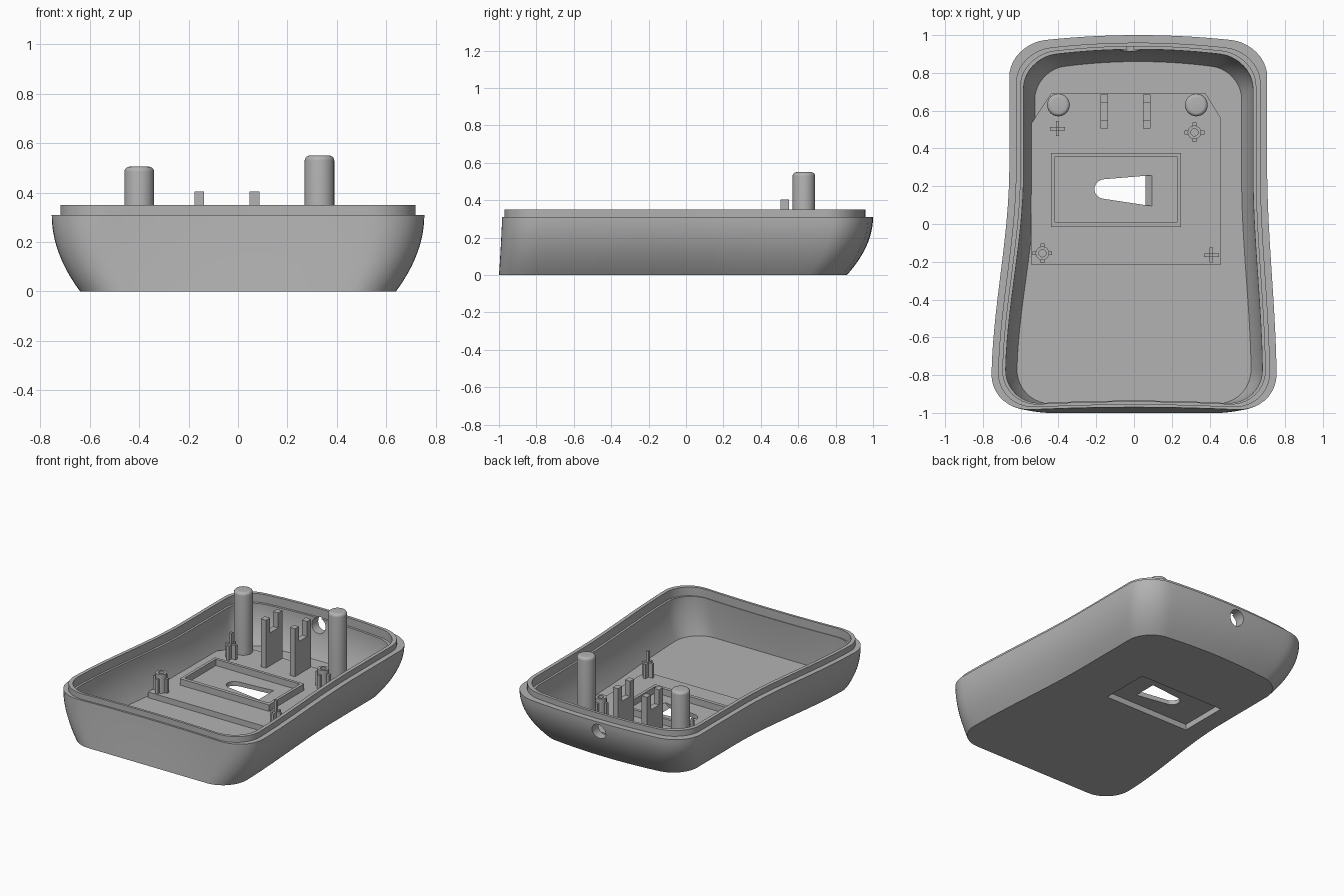
import bpy, bmesh, math
from mathutils import Vector

if "Cube" in bpy.data.objects:
    bpy.data.objects.remove(bpy.data.objects["Cube"])

grey = bpy.data.materials.new("plain grey")
grey.use_nodes = True
colour = (0.45, 0.45, 0.45, 1)
grey.diffuse_color = colour
grey.node_tree.nodes["Principled BSDF"].inputs["Base Color"].default_value = colour


def loft(name, loops, smooth=None):
    """Skin a stack of matching closed loops and cap both ends."""
    bm = bmesh.new()
    rings = [[bm.verts.new(p) for p in loop] for loop in loops]
    n = len(rings[0])
    for a, b in zip(rings, rings[1:]):
        for i in range(n):
            j = (i + 1) % n
            bm.faces.new((a[i], a[j], b[j], b[i]))
    bm.faces.new(rings[0][::-1])
    bm.faces.new(rings[-1])
    bmesh.ops.recalc_face_normals(bm, faces=bm.faces)
    mesh = bpy.data.meshes.new(name)
    bm.to_mesh(mesh)
    bm.free()
    mesh.materials.append(grey)
    obj = bpy.data.objects.new(name, mesh)
    bpy.context.collection.objects.link(obj)
    if smooth:
        select(obj)
        bpy.ops.object.shade_smooth_by_angle(angle=math.radians(smooth))
    return obj


def select(obj):
    bpy.ops.object.select_all(action='DESELECT')
    obj.select_set(True)
    bpy.context.view_layer.objects.active = obj


def prism(name, points, z0, z1):
    return loft(name, [[(x, y, z) for x, y in points] for z in (z0, z1)])


def block(name, x0, x1, y0, y1, z0, z1):
    return prism(name, [(x0, y0), (x1, y0), (x1, y1), (x0, y1)], z0, z1)


def circle(x, y, z, r, n=32):
    return [(x + r * math.cos(2 * math.pi * i / n), y + r * math.sin(2 * math.pi * i / n), z)
            for i in range(n)]


def cut(obj, cutter):
    cutter.hide_render = True
    mod = obj.modifiers.new("cut", 'BOOLEAN')
    mod.operation, mod.solver, mod.object = 'DIFFERENCE', 'EXACT', cutter
    select(obj)
    bpy.ops.object.modifier_apply(modifier=mod.name)


# Case outline: rounded rectangle whose sides flare towards the front
def rounded_rectangle():
    w, r, pts = 0.71, 0.2, []
    corners = [(w - r, 1 - r), (r - w, 1 - r), (r - w, r - 1), (w - r, r - 1)]
    for k, (cx, cy) in enumerate(corners):
        arc = []
        for i in range(11):
            t = math.pi / 2 * (k + i / 10)
            arc.append(Vector((cx + r * math.cos(t), cy + r * math.sin(t))))
        nx, ny = corners[(k + 1) % 4]
        t = math.pi / 2 * (k + 1)
        end = Vector((nx + r * math.cos(t), ny + r * math.sin(t)))
        pts += arc + [arc[-1].lerp(end, i / 20) for i in range(1, 20)]
    return [(p.x / w, p.y) for p in pts]


UNIT = rounded_rectangle()


def outline(z, side, back, front, bow=1.0):
    loop = []
    for u, v in UNIT:
        t = min(max((0.3 - v) / 1.15, 0), 1)
        t = t * t * (3 - 2 * t)
        left, right = -0.66 - 0.095 * t, 0.705 + 0.05 * t
        x = (left + right) / 2 + u * ((right - left) / 2 - side)
        y = -1 + front + (v + 1) / 2 * (2 - back - front)
        if v > 0:
            y -= 0.05 * u * u * v ** 4
        else:
            y += 0.025 * bow * (1 - u * u) * v ** 4
        loop.append((x, y, z))
    return loop


RIM, LIP, FLOOR, PLATE = 0.31, 0.35, 0.03, 0.07
steps = 12
loops = []
for i in range(steps + 1):                     # outer wall
    s = i / steps
    f = (1 - s) ** 2
    loops.append(outline(RIM * s, 0.115 * f, 0.14 * f, 0.005 * (1 - f), s))
loops.append(outline(RIM, 0.035, 0.04, 0.018))   # raised lip
loops.append(outline(LIP, 0.035, 0.04, 0.018))
loops.append(outline(LIP, 0.06, 0.06, 0.035))
loops.append(outline(0.29, 0.06, 0.06, 0.035))
for i in range(steps + 1):                     # inner wall
    s = 1 - i / steps
    f = (1 - s) ** 2
    loops.append(outline(FLOOR + (0.29 - FLOOR) * s, 0.075 + 0.06 * f,
                         0.075 + 0.065 * f, 0.04 + 0.01 * f, s))
shell = loft("case_shell", loops)

# Raised floor plate with clipped back corners
plate = prism("floor_plate", [(-0.545, -0.215), (0.46, -0.215), (0.46, 0.56), (0.38, 0.69),
                              (-0.44, 0.69), (-0.545, 0.53)], 0.02, PLATE)

# Cutters: underside pocket, tapered opening with one sloped end, cable hole
pocket = block("pocket_cutter", -0.42, 0.23, 0.01, 0.355, -0.05, 0.04)


def opening(z, end):
    nose = [(-0.155 + 0.055 * math.cos(a), 0.185 + 0.052 * math.sin(a), z)
            for a in (math.radians(95 + 17 * i) for i in range(11))]
    return nose + [(end, 0.095, z), (end, 0.258, z)]


slot = loft("slot_cutter", [opening(-0.02, 0.06), opening(0.04, 0.06),
                            opening(PLATE, 0.095), opening(0.1, 0.095)])
cable = loft("cable_cutter", [[(x, y, z) for x, z, y in circle(-0.02, 0.24, y, 0.053)]
                              for y in (0.8, 1.1)])
for target, tools in ((shell, (pocket, slot, cable)), (plate, (pocket, slot))):
    for tool in tools:
        cut(target, tool)
for tool in (pocket, slot, cable):
    bpy.data.objects.remove(tool)
select(shell)
bpy.ops.object.shade_smooth_by_angle(angle=math.radians(32))

# Low frame around the opening
frame = block("opening_frame", -0.44, 0.25, -0.015, 0.375, 0.06, 0.115)
hollow = block("frame_cutter", -0.42, 0.23, 0.01, 0.355, 0.0, 0.2)
cut(frame, hollow)
bpy.data.objects.remove(hollow)

# Tall posts with rounded tops
for name, x, top in (("left_post", 0.33, 0.55), ("right_post", -0.4, 0.505)):
    rings = [circle(x, 0.63, 0.05, 0.06)]
    for i in range(6):
        a = math.pi / 2 * i / 5
        rings.append(circle(x, 0.63, top - 0.02 + 0.02 * math.sin(a), 0.04 + 0.02 * math.cos(a)))
    loft(name, rings, 40)

# Forked holders
for name, x in (("left_fork", 0.067), ("right_fork", -0.157)):
    profile = [(0.505, 0.05), (0.685, 0.05), (0.685, 0.405), (0.64, 0.405),
               (0.64, 0.3), (0.55, 0.3), (0.55, 0.405), (0.505, 0.405)]
    loft(name, [[(x + d, y, z) for y, z in profile] for d in (-0.02, 0.02)])

# Cross-shaped locating pins
for name, cx, cy in (("back_cross", -0.405, 0.505), ("front_cross", 0.41, -0.165)):
    a, b = 0.04, 0.009
    block(name + "_long_rib", cx - a, cx + a, cy - b, cy + b, 0.05, 0.17)
    block(name + "_short_rib", cx - b, cx + b, cy - a, cy + a, 0.05, 0.17)
    block(name + "_pin", cx - b, cx + b, cy - b, cy + b, 0.16, 0.25)

# Hollow screw bosses with four ribs
for name, cx, cy in (("back_boss", 0.32, 0.485), ("front_boss", -0.485, -0.155)):
    loft(name, [circle(cx, cy, z, r) for z, r in ((0.05, 0.036), (0.2, 0.036),
                                                  (0.2, 0.019), (0.08, 0.019))], 40)
    for i, (dx, dy) in enumerate(((1, 0), (0, 1), (-1, 0), (0, -1))):
        x, y = cx + dx * 0.042, cy + dy * 0.042
        block(f"{name}_rib_{i + 1}", x - 0.01, x + 0.01, y - 0.01, y + 0.01, 0.05, 0.17)
